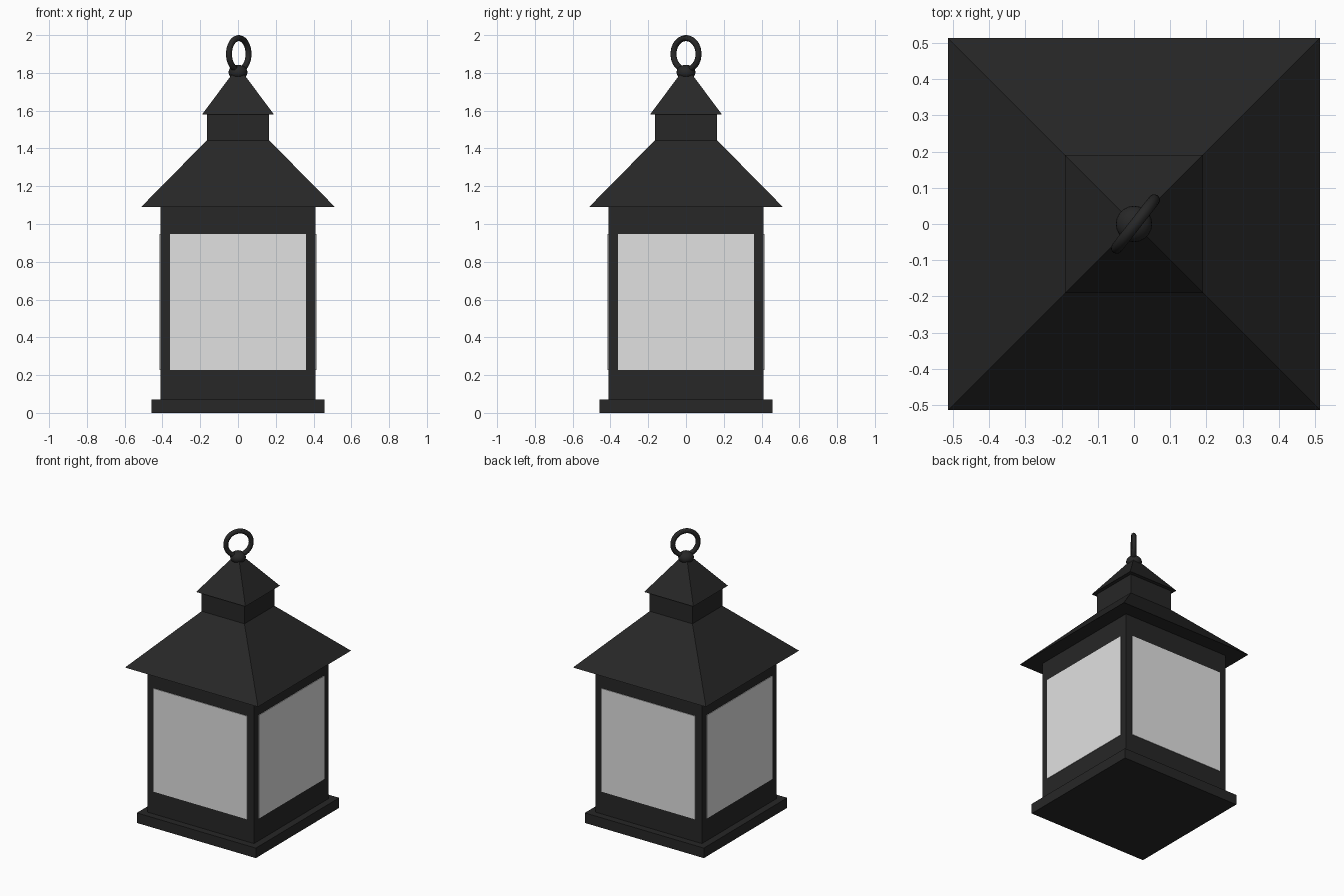
import bpy, bmesh
from math import pi, radians
from mathutils import Matrix

cube = bpy.data.objects.get("Cube")
if cube:
    bpy.data.objects.remove(cube, do_unlink=True)


def material(name, value):
    mat = bpy.data.materials.new(name)
    mat.use_nodes = True
    colour = (value, value, value, 1)
    mat.diffuse_color = colour
    mat.node_tree.nodes["Principled BSDF"].inputs["Base Color"].default_value = colour
    return mat


black = material("black_metal", 0.02)
frosted = material("frosted_glass", 0.75)


def square_tier(name, low, high, z0, z1):
    """Square block or frustum with given half widths at bottom and top."""
    bm = bmesh.new()
    bmesh.ops.create_cone(bm, cap_ends=True, segments=4, radius1=low * 2 ** 0.5,
                          radius2=high * 2 ** 0.5, depth=z1 - z0,
                          matrix=Matrix.Translation((0, 0, (z0 + z1) / 2))
                          @ Matrix.Rotation(pi / 4, 4, "Z"))
    mesh = bpy.data.meshes.new(name)
    bm.to_mesh(mesh)
    bm.free()
    obj = bpy.data.objects.new(name, mesh)
    bpy.context.collection.objects.link(obj)
    mesh.materials.append(black)
    return obj


# Stacked housing, from the foot to the chimney cap
square_tier("base_plate", 0.459, 0.459, 0, 0.07)
square_tier("lantern_body", 0.411, 0.411, 0.07, 1.09)
square_tier("main_roof", 0.513, 0.165, 1.09, 1.443)
square_tier("chimney_neck", 0.165, 0.165, 1.443, 1.58)
square_tier("chimney_cap", 0.19, 0.004, 1.58, 1.83)

# One thin glass pane on each side
for i, side in enumerate(("front", "left", "back", "right")):
    turn = Matrix.Rotation(i * pi / 2, 4, "Z")
    bpy.ops.mesh.primitive_cube_add(size=1)
    pane = bpy.context.object
    pane.name = side + "_pane"
    pane.matrix_world = (turn @ Matrix.Translation((0, -0.411, 0.587))
                         @ Matrix.Diagonal((0.72, 0.008, 0.72, 1)))
    pane.data.materials.append(frosted)

# Ball finial
bpy.ops.mesh.primitive_uv_sphere_add(segments=24, ring_count=12, radius=0.05,
                                     location=(0, 0, 1.803))
ball = bpy.context.object
ball.name = "finial_ball"
ball.scale.z = 0.8

# Carrying ring, standing upright and turned diagonally
bpy.ops.mesh.primitive_torus_add(major_radius=0.084, minor_radius=0.016,
                                 major_segments=40, minor_segments=12,
                                 location=(0.004, 0, 1.9),
                                 rotation=(pi / 2, 0, radians(52)))
ring = bpy.context.object
ring.name = "carrying_ring"

for obj in (ball, ring):
    obj.data.materials.append(black)
    bpy.ops.object.select_all(action="DESELECT")
    obj.select_set(True)
    bpy.context.view_layer.objects.active = obj
    bpy.ops.object.shade_smooth_by_angle()
